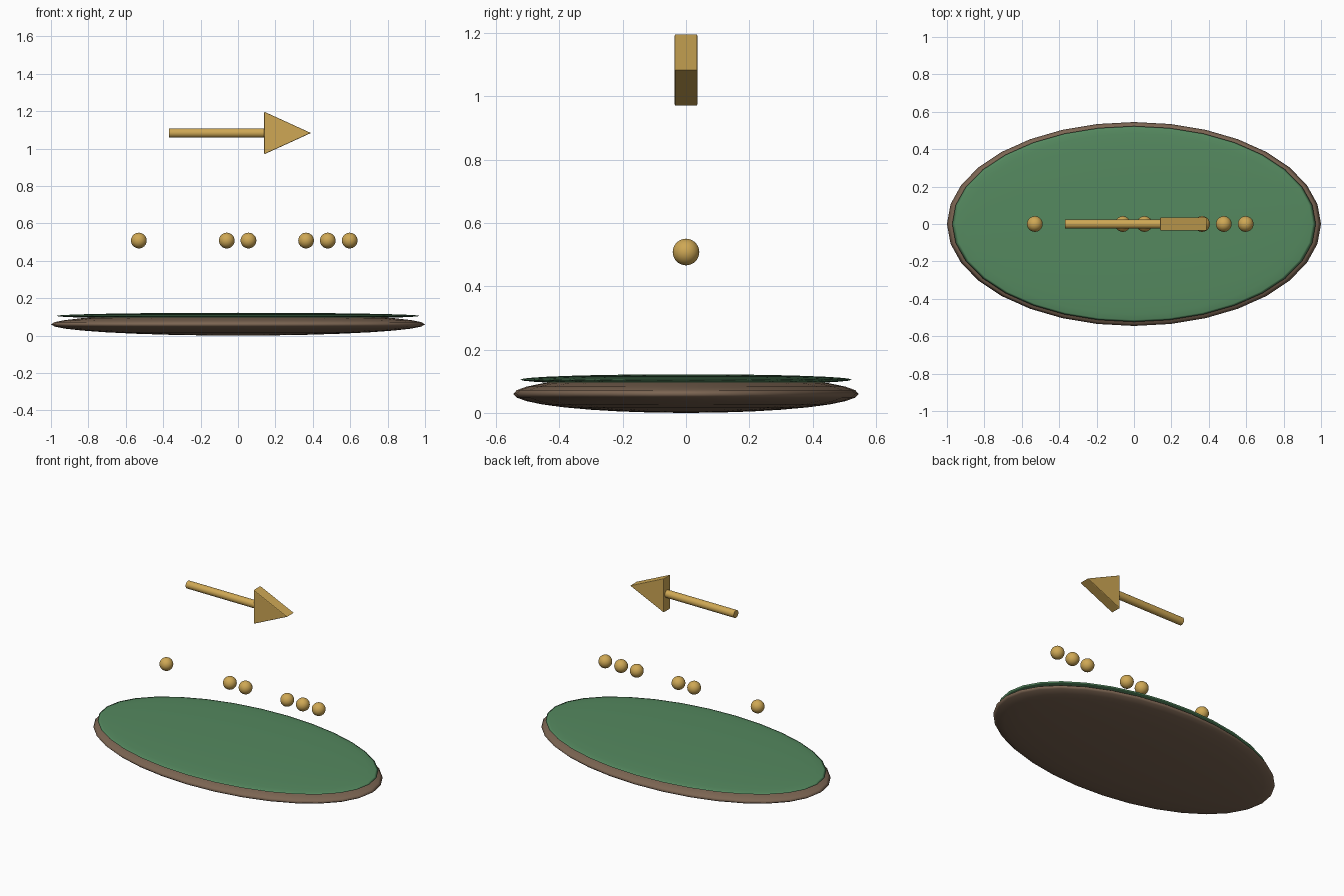
import bpy, bmesh
from math import pi

if "Cube" in bpy.data.objects:
    bpy.data.objects.remove(bpy.data.objects["Cube"])


def material(name, rgb):
    m = bpy.data.materials.new(name)
    m.diffuse_color = (*rgb, 1)
    m.use_nodes = True
    m.node_tree.nodes["Principled BSDF"].inputs["Base Color"].default_value = m.diffuse_color
    return m


brown = material("brown", (0.20, 0.13, 0.085))
green = material("green", (0.09, 0.25, 0.115))
gold = material("gold", (0.62, 0.39, 0.09))


def ellipsoid(name, loc, size, mat):
    bpy.ops.mesh.primitive_uv_sphere_add(segments=32, ring_count=16, radius=1, location=loc)
    ob = bpy.context.object
    ob.name = name
    ob.scale = size
    bpy.ops.object.transform_apply(location=False, rotation=False, scale=True)
    bpy.ops.object.shade_smooth()
    ob.data.materials.append(mat)
    return ob


# Flattened oval base with a thin green top
ellipsoid("base", (0, 0, 0.06), (1.0, 0.545, 0.06), brown)
ellipsoid("green_top", (0, 0, 0.105), (0.972, 0.523, 0.017), green)

# Row of floating beads in groups of one, two and three
for i, x in enumerate((-0.53, -0.06, 0.056, 0.364, 0.48, 0.597)):
    ellipsoid(f"bead_{i + 1}", (x, 0, 0.508), (0.042,) * 3, gold)

# Arrow shaft
x0, x1, za = -0.37, 0.15, 1.083
bpy.ops.mesh.primitive_cylinder_add(vertices=24, radius=0.025, depth=x1 - x0,
                                    location=((x0 + x1) / 2, 0, za), rotation=(0, pi / 2, 0))
shaft = bpy.context.object
shaft.name = "arrow_shaft"
shaft.data.materials.append(gold)
bpy.ops.object.shade_smooth_by_angle()

# Arrow head: triangular prism with softened edges
bm = bmesh.new()
face = bm.faces.new([bm.verts.new((x, -0.036, z)) for x, z in
                     ((0.14, za - 0.114), (0.39, za), (0.14, za + 0.114))])
ext = bmesh.ops.extrude_face_region(bm, geom=[face])
bmesh.ops.translate(bm, vec=(0, 0.072, 0),
                    verts=[g for g in ext["geom"] if isinstance(g, bmesh.types.BMVert)])
bmesh.ops.recalc_face_normals(bm, faces=bm.faces)
mesh = bpy.data.meshes.new("arrow_head")
bm.to_mesh(mesh)
bm.free()
head = bpy.data.objects.new("arrow_head", mesh)
bpy.context.collection.objects.link(head)
head.data.materials.append(gold)
bevel = head.modifiers.new("soft_edges", "BEVEL")
bevel.width = 0.004
bevel.segments = 2
